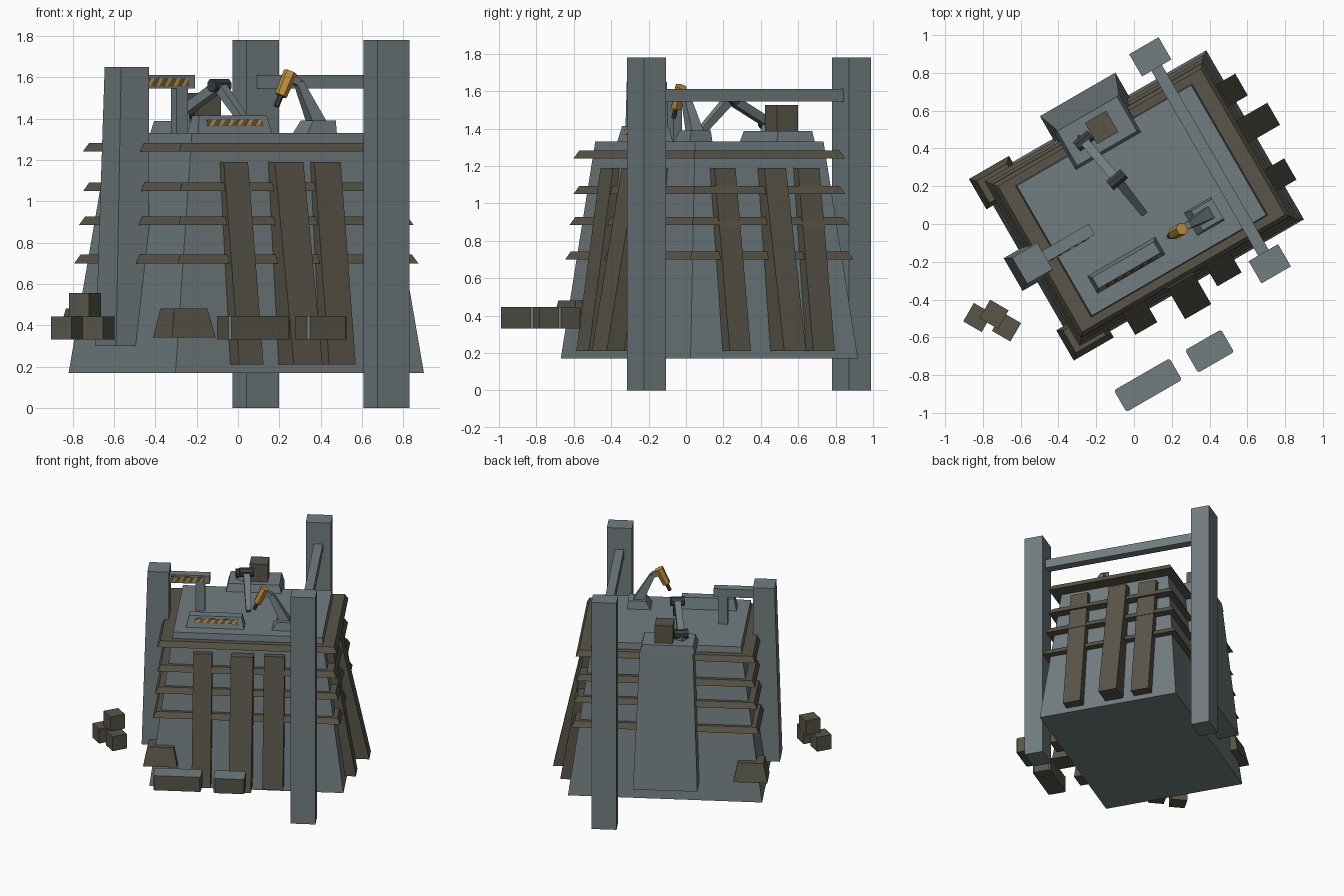
import bpy, bmesh, math
from mathutils import Vector, Matrix

if "Cube" in bpy.data.objects:
    bpy.data.objects.remove(bpy.data.objects["Cube"])

# Whole model is turned 30 degrees: u runs along its width, v along its depth
C, S = math.cos(math.radians(30)), math.sin(math.radians(30))


def P(u, v, z):
    return Vector((0.04 + C * u - S * v, 0.125 + S * u + C * v, z))


def mat(name, col):
    m = bpy.data.materials.new(name)
    m.diffuse_color = (*col, 1)
    m.use_nodes = True
    m.node_tree.nodes["Principled BSDF"].inputs["Base Color"].default_value = m.diffuse_color
    return m


GREY = mat("blue grey metal", (0.165, 0.205, 0.215))
BROWN = mat("dark brown plating", (0.100, 0.090, 0.066))
DARK = mat("dark steel", (0.042, 0.048, 0.055))
ORANGE = mat("warning orange", (0.50, 0.27, 0.045))


def finish(name, bm, *mats):
    bmesh.ops.recalc_face_normals(bm, faces=bm.faces)
    me = bpy.data.meshes.new(name)
    bm.to_mesh(me)
    bm.free()
    for m in mats:
        me.materials.append(m)
    ob = bpy.data.objects.new(name, me)
    bpy.context.collection.objects.link(ob)
    return ob


def hexa(name, low, high, m):
    """Six-sided block from two loops of four points."""
    bm = bmesh.new()
    a = [bm.verts.new(p) for p in low]
    b = [bm.verts.new(p) for p in high]
    bm.faces.new(a)
    bm.faces.new(b)
    for i in range(4):
        j = (i + 1) % 4
        bm.faces.new((a[i], a[j], b[j], b[i]))
    return finish(name, bm, m)


def rect(r, z):
    u0, u1, v0, v1 = r
    return [P(u0, v0, z), P(u1, v0, z), P(u1, v1, z), P(u0, v1, z)]


def frustum(name, r0, r1, z0, z1, m):
    return hexa(name, rect(r0, z0), rect(r1, z1), m)


def box(name, r, z0, z1, m):
    return frustum(name, r, r, z0, z1, m)


def rod(name, p, q, r0, r1, m, n=4):
    """Tapered bar between two points."""
    bm = bmesh.new()
    d = q - p
    rot = d.to_track_quat('Z', 'Y').to_matrix().to_4x4()
    M = Matrix.Translation((p + q) / 2) @ rot @ Matrix.Rotation(math.pi / n, 4, 'Z')
    bmesh.ops.create_cone(bm, cap_ends=True, segments=n, radius1=r0, radius2=r1,
                          depth=d.length, matrix=M)
    return finish(name, bm, m)


def hazard(name, u0, u1, z0, z1, v0, v1, count):
    """Dark plate with slanted orange stripes, facing -v."""
    def slab(nm, a0, a1, b0, b1, za, zb, out, m):
        def loop(o):
            va = v0 + (v1 - v0) * (za - z0) / (z1 - z0) - o
            vb = v0 + (v1 - v0) * (zb - z0) / (z1 - z0) - o
            return [P(a0, va, za), P(a1, va, za), P(b1, vb, zb), P(b0, vb, zb)]
        hexa(nm, loop(-0.002), loop(out), m)
    slab(name + "_plate", u0, u1, u0, u1, z0, z1, 0.003, BROWN)
    step = (u1 - u0) / count
    for i in range(count):
        a = u0 + i * step + 0.004
        w, k = step * 0.45, step * 0.45
        slab(f"{name}_stripe_{i}", a, a + w, a + k, a + k + w,
             z0 + 0.002, z1 - 0.002, 0.006, ORANGE)


def around(a, b):
    return (-a, a, -b, b)


# Main tapered body
frustum("body", around(0.694, 0.517), around(0.533, 0.397), 0.17, 1.33, GREY)

# Bands wrapped round the body
for i, (z, a, b) in enumerate([(1.24, 0.643, 0.468), (1.05, 0.640, 0.470),
                               (0.885, 0.655, 0.485), (0.70, 0.670, 0.504)]):
    frustum(f"band_{i}", around(a, b), around(a - 0.022, b - 0.022), z, z + 0.042, BROWN)

# Flared planks on the front and right faces
for i, (s, e, top, bot) in enumerate([(-0.385, -0.25, 0.45, 0.60),
                                      (-0.115, 0.045, 0.475, 0.66),
                                      (0.12, 0.268, 0.45, 0.595)]):
    frustum(f"front_plank_{i}", (s, e, -bot, -0.48), (s, e, -top, -0.38), 0.21, 1.19, BROWN)
for i, (s, e, top, bot) in enumerate([(-0.315, -0.185, 0.60, 0.765),
                                      (-0.02, 0.115, 0.62, 0.835),
                                      (0.20, 0.333, 0.60, 0.765)]):
    frustum(f"side_plank_{i}", (0.65, bot, s, e), (0.52, top, s, e), 0.21, 1.19, BROWN)

# Corner brackets low on the left side
for name, s in (("front", 1), ("back", -1)):
    lo = sorted((-0.555 * s, -0.37 * s))
    hi = sorted((-0.525 * s, -0.39 * s))
    frustum(f"{name}_corner_bracket", (-0.735, -0.49, *lo), (-0.705, -0.52, *hi),
            0.34, 0.48, BROWN)

# Tall gantry posts and crossbeam
for name, v in (("front", -0.63), ("back", 0.635)):
    box(f"{name}_gantry_post", (0.33, 0.51, v - 0.068, v + 0.068), 0, 1.78, GREY)
box("gantry_beam", (0.388, 0.452, -0.6, 0.6), 1.545, 1.612, GREY)

# Left pillar with its arm, post and warning stripes
frustum("left_pillar", (-0.785, -0.60, -0.1, 0.1), (-0.745, -0.59, -0.08, 0.08), 0.30, 1.65, GREY)
box("pillar_arm", (-0.65, -0.305, -0.032, 0.032), 1.545, 1.61, GREY)
box("pillar_arm_post", (-0.405, -0.34, -0.026, 0.026), 1.32, 1.55, GREY)
hazard("arm_warning", -0.58, -0.34, 1.556, 1.598, -0.032, -0.032, 5)

# Control panel on the deck
frustum("control_panel", (-0.448, -0.035, -0.31, -0.205), (-0.43, -0.053, -0.29, -0.222),
        1.33, 1.415, GREY)
hazard("panel_warning", -0.39, -0.08, 1.365, 1.398, -0.302, -0.294, 6)

# Back tower with its block
frustum("back_tower", (-0.243, 0.218, 0.35, 0.655), (-0.203, 0.178, 0.35, 0.548),
        0.30, 1.33, GREY)
frustum("tower_cap", (-0.22, 0.178, 0.315, 0.548), (-0.203, 0.162, 0.33, 0.541),
        1.33, 1.388, GREY)
box("tower_block", (-0.055, 0.075, 0.375, 0.505), 1.38, 1.525, BROWN)

# Jointed arm reaching over the deck
shoulder, elbow, tip = (Vector((-0.265, 0.44, 1.43)), Vector((-0.09, 0.235, 1.56)),
                        Vector((0.05, 0.06, 1.36)))
rod("arm_base", P(-0.11, 0.42, 1.38), shoulder, 0.05, 0.04, GREY)
rod("upper_arm", shoulder, elbow, 0.034, 0.034, GREY)
rod("fore_arm", elbow, tip, 0.034, 0.026, GREY)
axle = Vector((0.76, 0.65, 0))
for name, p in (("shoulder", shoulder), ("elbow", elbow)):
    rod(f"{name}_hub", p - axle * 0.05, p + axle * 0.05, 0.034, 0.034, DARK, 8)

# Small tool arm with orange handle
frustum("tool_base", (0.163, 0.327, -0.31, -0.17), (0.2, 0.327, -0.30, -0.18),
        1.33, 1.39, GREY)
L = [P(0.26, -0.238, 1.37), P(0.155, -0.238, 1.575), P(0.095, -0.238, 1.60)]
rod("tool_arm_lower", L[0], L[1], 0.05, 0.026, GREY)
rod("tool_arm_upper", L[1], L[2], 0.026, 0.026, GREY)
rod("tool_handle", P(0.11, -0.238, 1.625), P(0.055, -0.238, 1.51), 0.034, 0.03, ORANGE, 6)
rod("tool_nozzle", P(0.055, -0.238, 1.51), P(0.03, -0.238, 1.458), 0.014, 0.014, DARK, 6)

# Loose crates in front: brown sides, grey tops and cut corners
for i, (x, y, a, b) in enumerate([(0.074, -0.853, 0.17, 0.066), (0.40, -0.673, 0.11, 0.069)]):
    bm = bmesh.new()
    bmesh.ops.create_cube(bm, size=1, matrix=Matrix.Diagonal((2 * a, 2 * b, 0.115, 1)))
    edges = [e for e in bm.edges if abs(e.verts[0].co.z - e.verts[1].co.z) > 0.1]
    bmesh.ops.bevel(bm, geom=edges, offset=0.01, segments=1, affect='EDGES')
    bm.normal_update()
    for f in bm.faces:
        n = f.normal
        f.material_index = 0 if n.z > 0.9 or 0.3 < abs(n.x) < 0.9 else 1
    bm.transform(Matrix.Translation((x, y, 0.388)) @ Matrix.Rotation(math.radians(30), 4, 'Z'))
    finish(f"loose_crate_{i}", bm, GREY, BROWN)

# Stack of three cubes at the left
for i, (x, y, z) in enumerate([(-0.827, -0.495, 0.387), (-0.675, -0.545, 0.387),
                               (-0.741, -0.478, 0.5)]):
    bm = bmesh.new()
    bmesh.ops.create_cube(bm, size=0.113, matrix=Matrix.Translation((x, y, z))
                          @ Matrix.Rotation(math.radians(-30), 4, 'Z'))
    finish(f"stacked_cube_{i}", bm, BROWN)
